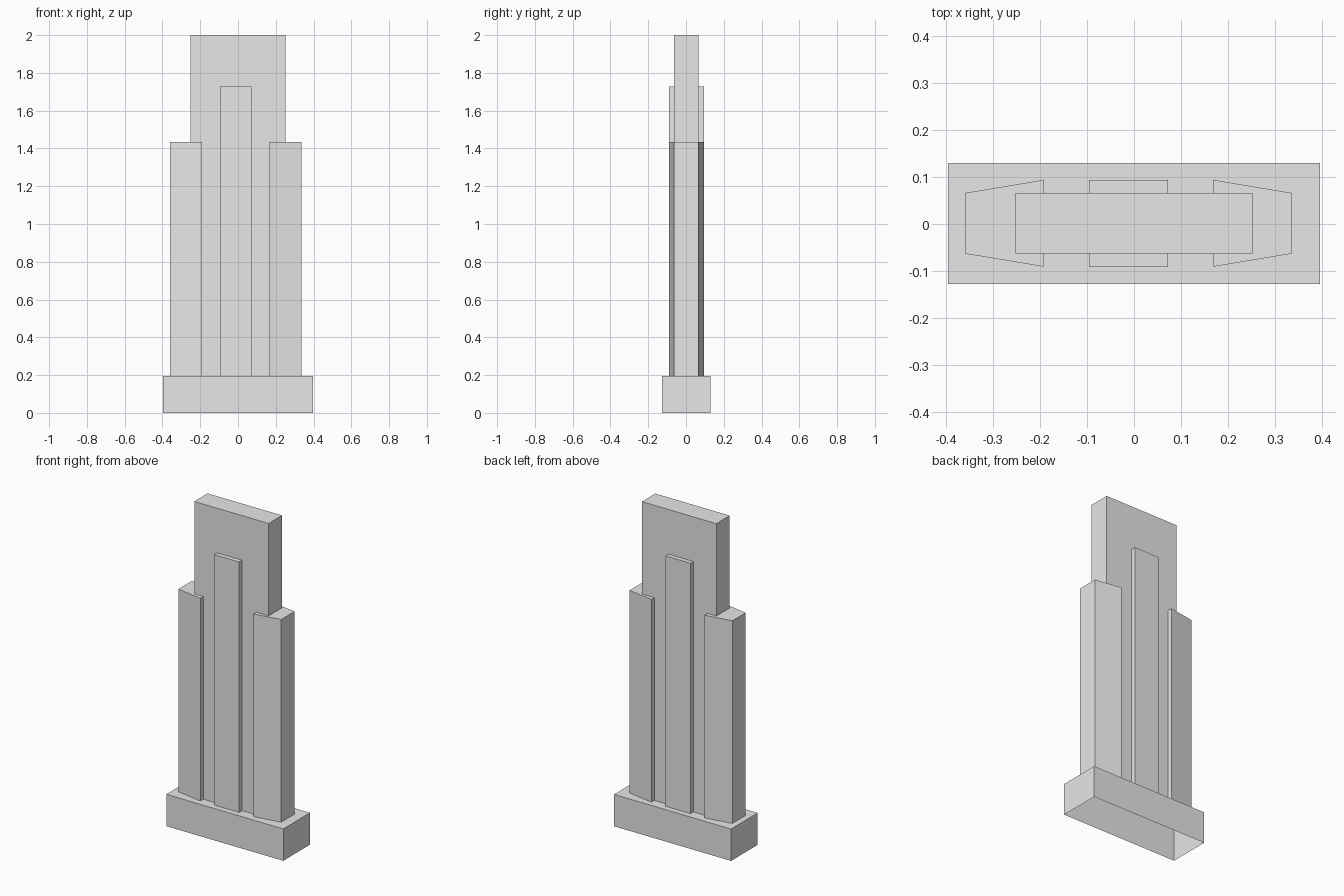
import bpy
import bmesh

cube = bpy.data.objects.get("Cube")
if cube:
    bpy.data.objects.remove(cube, do_unlink=True)

grey = bpy.data.materials.new("light_grey")
grey.use_nodes = True
colour = (0.8, 0.8, 0.8, 1)
grey.diffuse_color = colour
grey.node_tree.nodes["Principled BSDF"].inputs["Base Color"].default_value = colour

BASE_TOP = 0.195


def open_prism(name, outline, bottom, top):
    """Extrude a counter-clockwise plan outline; the underside stays open."""
    bm = bmesh.new()
    low = [bm.verts.new((x, y, bottom)) for x, y in outline]
    high = [bm.verts.new((x, y, top)) for x, y in outline]
    bm.faces.new(high)
    for i in range(len(outline)):
        j = (i + 1) % len(outline)
        bm.faces.new((low[i], low[j], high[j], high[i]))
    mesh = bpy.data.meshes.new(name)
    bm.to_mesh(mesh)
    bm.free()
    mesh.materials.append(grey)
    obj = bpy.data.objects.new(name, mesh)
    bpy.context.collection.objects.link(obj)
    return obj


def box(x0, x1, y0, y1):
    return [(x0, y0), (x1, y0), (x1, y1), (x0, y1)]


# Base plinth, hollow underneath
open_prism("base", box(-0.396, 0.396, -0.128, 0.13), 0, BASE_TOP)

# Tall central slab
open_prism("main_slab", box(-0.252, 0.252, -0.063, 0.066), BASE_TOP, 2.0)

# Raised strip running through the slab, proud on both faces
open_prism("centre_pier", box(-0.096, 0.072, -0.091, 0.094), BASE_TOP, 1.727)

# Side wings that taper towards their outer ends
open_prism("right_wing", [(-0.36, -0.063), (-0.191, -0.091),
                          (-0.191, 0.094), (-0.36, 0.066)], BASE_TOP, 1.435)
open_prism("left_wing", [(0.168, -0.091), (0.336, -0.063),
                         (0.336, 0.066), (0.168, 0.094)], BASE_TOP, 1.435)
